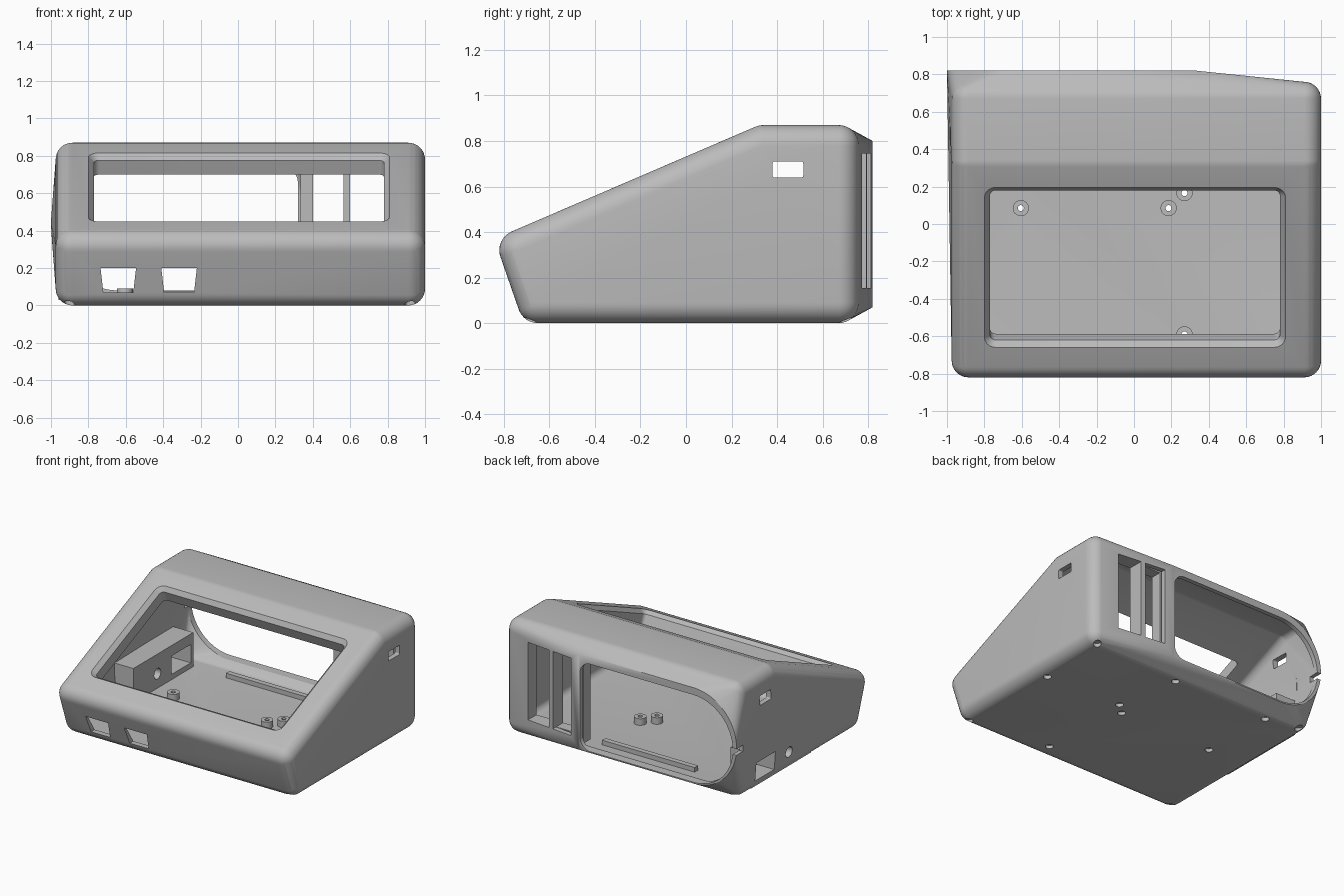
import bpy, bmesh, math
from mathutils import Matrix, Vector

cube = bpy.data.objects.get("Cube")
if cube:
    bpy.data.objects.remove(cube)

grey = bpy.data.materials.new("plain grey")
grey.use_nodes = True
COLOUR = (0.5, 0.5, 0.5, 1)
grey.diffuse_color = COLOUR
grey.node_tree.nodes["Principled BSDF"].inputs["Base Color"].default_value = COLOUR


def finish(name, bm):
    bmesh.ops.recalc_face_normals(bm, faces=bm.faces[:])
    mesh = bpy.data.meshes.new(name)
    bm.to_mesh(mesh)
    bm.free()
    mesh.materials.append(grey)
    ob = bpy.data.objects.new(name, mesh)
    bpy.context.collection.objects.link(ob)
    return ob


def loft(name, loops):
    """Capped solid through matching loops of points."""
    bm = bmesh.new()
    rings = [[bm.verts.new(p) for p in loop] for loop in loops]
    n = len(rings[0])
    for a, b in zip(rings, rings[1:]):
        for i in range(n):
            j = (i + 1) % n
            bm.faces.new((a[i], a[j], b[j], b[i]))
    bm.faces.new(rings[0])
    bm.faces.new(rings[-1])
    return finish(name, bm)


def prism(name, outline, axis, start, end):
    place = {"x": lambda u, v, w: (w, u, v),
             "y": lambda u, v, w: (u, w, v),
             "z": lambda u, v, w: (u, v, w)}[axis]
    return loft(name, [[place(u, v, w) for u, v in outline] for w in (start, end)])


def rounded(u0, u1, v0, v1, r_low=0.0, r_high=None, steps=8):
    """Rectangle with one radius on its low-u end and another on its high-u end."""
    r_high = r_low if r_high is None else r_high
    pts = []
    for k, (u, v, r) in enumerate([(u1, v1, r_high), (u0, v1, r_low),
                                   (u0, v0, r_low), (u1, v0, r_high)]):
        if r == 0:
            pts.append((u, v))
            continue
        cu = u - r if u == u1 else u + r
        cv = v - r if v == v1 else v + r
        for s in range(steps + 1):
            a = (k + s / steps) * math.pi / 2
            pts.append((cu + r * math.cos(a), cv + r * math.sin(a)))
    return pts


def circle(u, v, r, n=24):
    return [(u + r * math.cos(math.tau * i / n), v + r * math.sin(math.tau * i / n))
            for i in range(n)]


def hull(name, centres, xs, radius, plate, plate_y):
    """Convex skin around corner balls and a flat rear plate."""
    balls = bmesh.new()
    for x in xs:
        for y, z in centres:
            bmesh.ops.create_uvsphere(balls, u_segments=32, v_segments=16, radius=radius,
                                      matrix=Matrix.Translation((x, y, z)))
    points = [v.co.copy() for v in balls.verts]
    balls.free()
    points += [Vector((u, plate_y, v)) for u, v in plate]
    bm = bmesh.new()
    for p in points:
        bm.verts.new(p)
    bmesh.ops.convex_hull(bm, input=bm.verts[:])
    bmesh.ops.delete(bm, geom=[v for v in bm.verts if not v.link_faces], context="VERTS")
    return finish(name, bm)


def boolean(targets, tool, operation="DIFFERENCE"):
    for ob in targets:
        mod = ob.modifiers.new("cut", "BOOLEAN")
        mod.operation = operation
        mod.solver = "EXACT"
        mod.object = tool
        bpy.context.view_layer.objects.active = ob
        bpy.ops.object.modifier_apply(modifier=mod.name)
    bpy.data.objects.remove(tool)


# Outer shell and hollow
shell = hull("case_shell", [(-.73, .32), (-.65, .09), (.67, .09), (.67, .78), (.34, .78)],
             (-.885, .91), .09, rounded(-1, .33, .07, .80, .364, 0, 24), .82)
cavity = hull("cavity", [(-.73, .24), (-.65, .09), (.67, .09), (.67, .78), (.525, .78)],
              (-.885, .91), .05, rounded(-.97, .31, .10, .77, .334, 0, 24), .785)
boolean([shell], cavity)

# Sloped screen window with a chamfered rim
slope = Matrix.Translation((.005, -.232, .632)) @ Matrix.Rotation(math.atan(.43), 4, "X")


def window_loop(grow, depth):
    w, h = .775 + grow, .435 + grow
    return [slope @ Vector((u, v, depth)) for u, v in rounded(-w, w, -h, h, .03 + grow)]


boolean([shell], loft("screen_cut", [window_loop(0, -.2), window_loop(0, -.03),
                                     window_loop(.03, 0), window_loop(.06, .03)]))

# Thick frame behind the rear slots
slot_frame = prism("slot_frame", rounded(.335, .84, .09, .78), "y", .67, .755)

# Rear opening, slots and the notch in its rim
boolean([shell], prism("rear_cut", rounded(-.968, .32, .08, .745, .332, .09, 24), "y", .6, 1))
for x0, x1 in ((.40, .565), (.60, .79)):
    boolean([shell, slot_frame], prism("slot_cut", rounded(x0, x1, .155, .745), "y", .6, 1))
boolean([shell], prism("notch_cut", rounded(-1.1, -.9, .38, .43), "y", .74, .9))

# Front sockets, slightly narrower at the bottom
for x in (-.64, -.315):
    outline = [(x - .095, .2), (x + .095, .2), (x + .08, .07), (x - .08, .07)]
    boolean([shell], prism("socket_cut", outline, "y", -1, -.66))

# Side holes and the port block
boolean([shell], prism("side_cut", rounded(.38, .515, .64, .71, .008), "x", -1.2, 1.2))
port_block = prism("port_block", rounded(-.13, .59, .03, .3), "x", -.96, -.79)
for outline in (rounded(.33, .56, .08, .22), circle(.16, .15, .04)):
    boolean([shell, port_block], prism("port_cut", outline, "x", -1.2, -.7))

# Board standoffs with screw holes through the floor
parts = [shell, slot_frame, port_block]
for i, (x, y) in enumerate([(-.605, .085), (.185, .085), (.27, .165), (.27, -.59)]):
    post = prism(f"standoff_{i + 1}", circle(x, y, .043), "z", .035, .09)
    boolean([shell, post], prism("screw_cut", circle(x, y, .016), "z", -.1, .2))
    boolean([shell], prism("sink_cut", circle(x, y, .028), "z", -.1, .025))
    parts.append(post)

# Blind screw holes underneath
for x, y in [(.9, .14), (.18, .66), (-.63, .66), (.92, -.68),
             (-.9, -.68), (.92, .7), (-.9, .7)]:
    boolean([shell], prism("foot_cut", circle(x, y, .028), "z", -.1, .028))

# Floor rail inside the rear opening
parts.append(prism("floor_rail", rounded(-.5, .28, .57, .61), "z", .03, .075))

bpy.ops.object.select_all(action="DESELECT")
for ob in parts:
    ob.select_set(True)
bpy.context.view_layer.objects.active = shell
bpy.ops.object.shade_smooth_by_angle(angle=math.radians(25))
